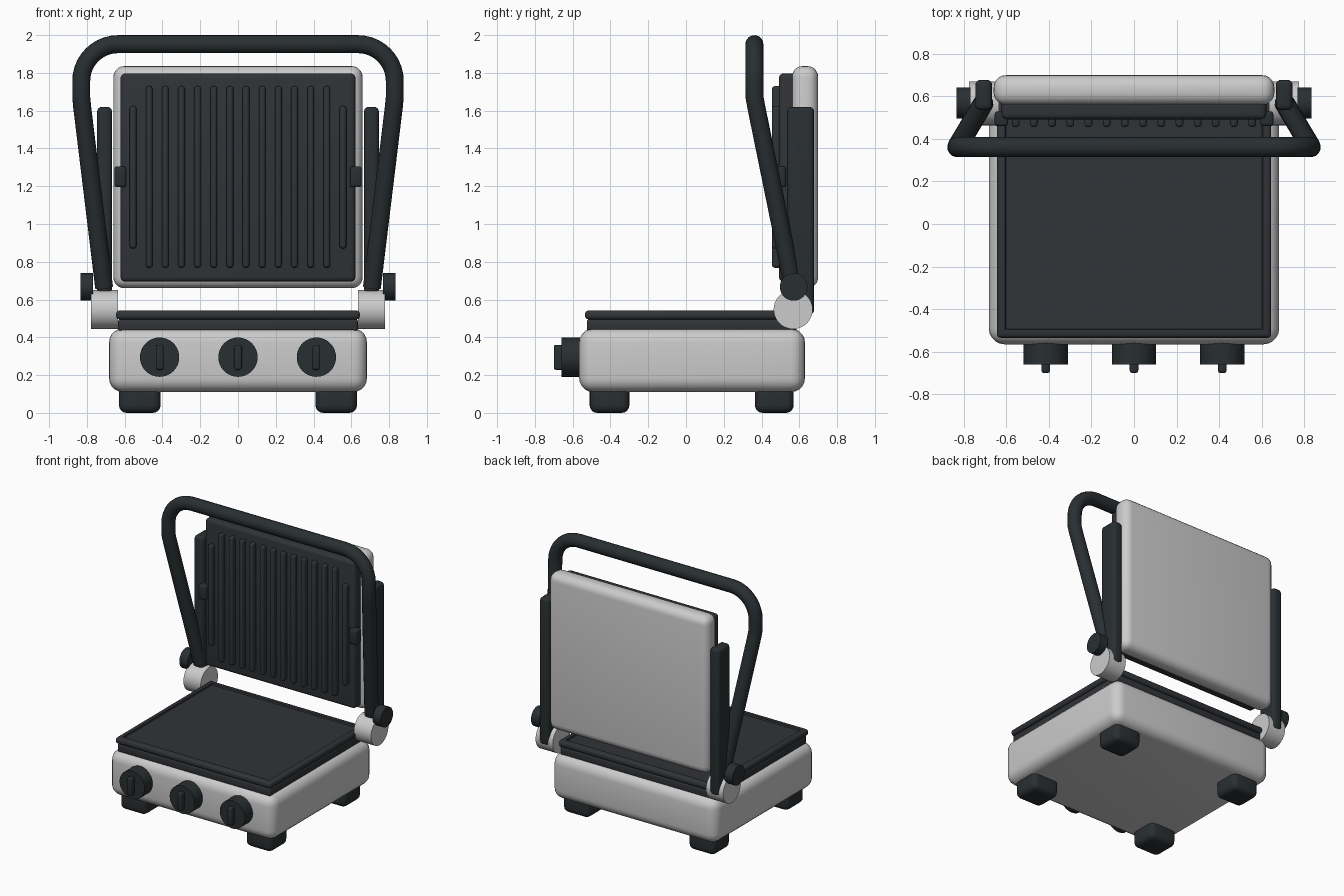
import bpy, bmesh, math
from mathutils import Vector, Matrix

if "Cube" in bpy.data.objects:
    bpy.data.objects.remove(bpy.data.objects["Cube"])

dark = bpy.data.materials.new("black_plastic")
dark.diffuse_color = (0.022, 0.028, 0.031, 1)
dark.use_nodes = True
dark.node_tree.nodes["Principled BSDF"].inputs["Base Color"].default_value = dark.diffuse_color
iron = bpy.data.materials.new("grill_iron")
iron.diffuse_color = (0.030, 0.033, 0.038, 1)
iron.use_nodes = True
iron.node_tree.nodes["Principled BSDF"].inputs["Base Color"].default_value = iron.diffuse_color


def finish(name, bm, mat=None):
    me = bpy.data.meshes.new(name)
    bmesh.ops.recalc_face_normals(bm, faces=bm.faces)
    bm.to_mesh(me)
    bm.free()
    ob = bpy.data.objects.new(name, me)
    bpy.context.collection.objects.link(ob)
    if mat:
        me.materials.append(mat)
    bpy.ops.object.select_all(action='DESELECT')
    ob.select_set(True)
    bpy.context.view_layer.objects.active = ob
    bpy.ops.object.shade_smooth_by_angle(angle=math.radians(35))
    return ob


def box(name, x, y, z, bevel=0.02, mat=None, seg=4, inset=None):
    """Rounded box from (min, max) ranges; inset = (width, depth) sinks the top."""
    bm = bmesh.new()
    bmesh.ops.create_cube(bm, size=1)
    lo, hi = Vector((x[0], y[0], z[0])), Vector((x[1], y[1], z[1]))
    bmesh.ops.scale(bm, vec=hi - lo, verts=bm.verts)
    bmesh.ops.translate(bm, vec=(lo + hi) / 2, verts=bm.verts)
    bmesh.ops.bevel(bm, geom=bm.edges[:], offset=bevel, segments=seg,
                    profile=0.5, affect='EDGES')
    if inset:
        bm.normal_update()
        top = max((f for f in bm.faces if f.normal.z > 0.9), key=lambda f: f.calc_area())
        bmesh.ops.inset_region(bm, faces=[top], thickness=inset[0])
        bmesh.ops.inset_region(bm, faces=[top], thickness=0.004, depth=-inset[1])
    return finish(name, bm, mat)


def cyl(name, centre, r, length, axis, mat=None):
    bm = bmesh.new()
    rot = Matrix.Rotation(math.pi / 2, 4, 'Y' if axis == 'X' else 'X')
    bmesh.ops.create_cone(bm, cap_ends=True, segments=40, radius1=r, radius2=r,
                          depth=length, matrix=Matrix.Translation(centre) @ rot)
    return finish(name, bm, mat)


# Base housing
box("base_housing", (-0.683, 0.683), (-0.566, 0.63), (0.11, 0.447), 0.075, seg=5)

# Lower cooking plate in two layers, with a shallow tray
box("lower_plate_skirt", (-0.635, 0.635), (-0.525, 0.585), (0.43, 0.497), 0.015, iron, 3)
box("lower_plate", (-0.645, 0.645), (-0.535, 0.595), (0.495, 0.542), 0.018, iron, 3,
    inset=(0.03, 0.012))

# Feet
for sx in (-1, 1):
    for end, y in (("front", (-0.51, -0.30)), ("back", (0.365, 0.57))):
        x = sorted((sx * 0.41, sx * 0.63))
        box(f"{end}_foot", x, y, (0, 0.16), 0.04, dark)

# Control knobs with grips
for x in (-0.415, 0, 0.415):
    cyl("knob", (x, -0.60, 0.295), 0.104, 0.12, 'Y', dark)
    box("knob_grip", (x - 0.02, x + 0.02), (-0.70, -0.64), (0.228, 0.36), 0.01, dark, 3)

# Raised lid and its upper plate
box("lid", (-0.66, 0.66), (0.56, 0.70), (0.66, 1.836), 0.058, seg=5)
box("upper_plate", (-0.622, 0.622), (0.492, 0.60), (0.695, 1.797), 0.025, iron)

# Ribs on the upper plate, the outer two shorter
for i in range(14):
    x = (i - 6.5) * 0.0855
    z = (0.87, 1.625) if i in (0, 13) else (0.768, 1.73)
    box("upper_plate_rib", (x - 0.018, x + 0.018), (0.455, 0.525), z, 0.016, iron)

# Hinges, side arms, clips
for s in (-1, 1):
    cyl("hinge_barrel", (s * 0.706, 0.567, 0.547), 0.103, 0.142, 'X')
    cyl("pivot_knob", (s * 0.801, 0.57, 0.667), 0.073, 0.066, 'X', dark)
    box("side_arm", sorted((s * 0.667, s * 0.746)), (0.535, 0.678), (0.52, 1.62), 0.025, dark)
    box("plate_clip", sorted((s * 0.592, s * 0.655)), (0.46, 0.53), (1.195, 1.305), 0.014, dark, 3)

# Tubular handle: angled legs, upright shoulders, rounded corners
half = [Vector((0.709, 0.567, 0.665)), Vector((0.825, 0.372, 1.62)), Vector((0.83, 0.363, 1.67))]
R, N = 0.195, 10
for k in range(N + 1):
    a = math.pi / 2 * k / N
    half.append(Vector((0.83 - R + R * math.cos(a), 0.362, 1.952 - R + R * math.sin(a))))
path = half + [Vector((-p.x, p.y, p.z)) for p in reversed(half)]
cu = bpy.data.curves.new("handle_path", 'CURVE')
cu.dimensions = '3D'
cu.bevel_depth = 0.048
cu.bevel_resolution = 6
cu.use_fill_caps = True
sp = cu.splines.new('POLY')
sp.points.add(len(path) - 1)
for pt, p in zip(sp.points, path):
    pt.co = (*p, 1)
tmp = bpy.data.objects.new("handle_path", cu)
bpy.context.collection.objects.link(tmp)
bm = bmesh.new()
bm.from_mesh(tmp.to_mesh())
tmp.to_mesh_clear()
bpy.data.objects.remove(tmp)
bmesh.ops.remove_doubles(bm, verts=bm.verts, dist=0.0005)
finish("handle", bm, dark)
